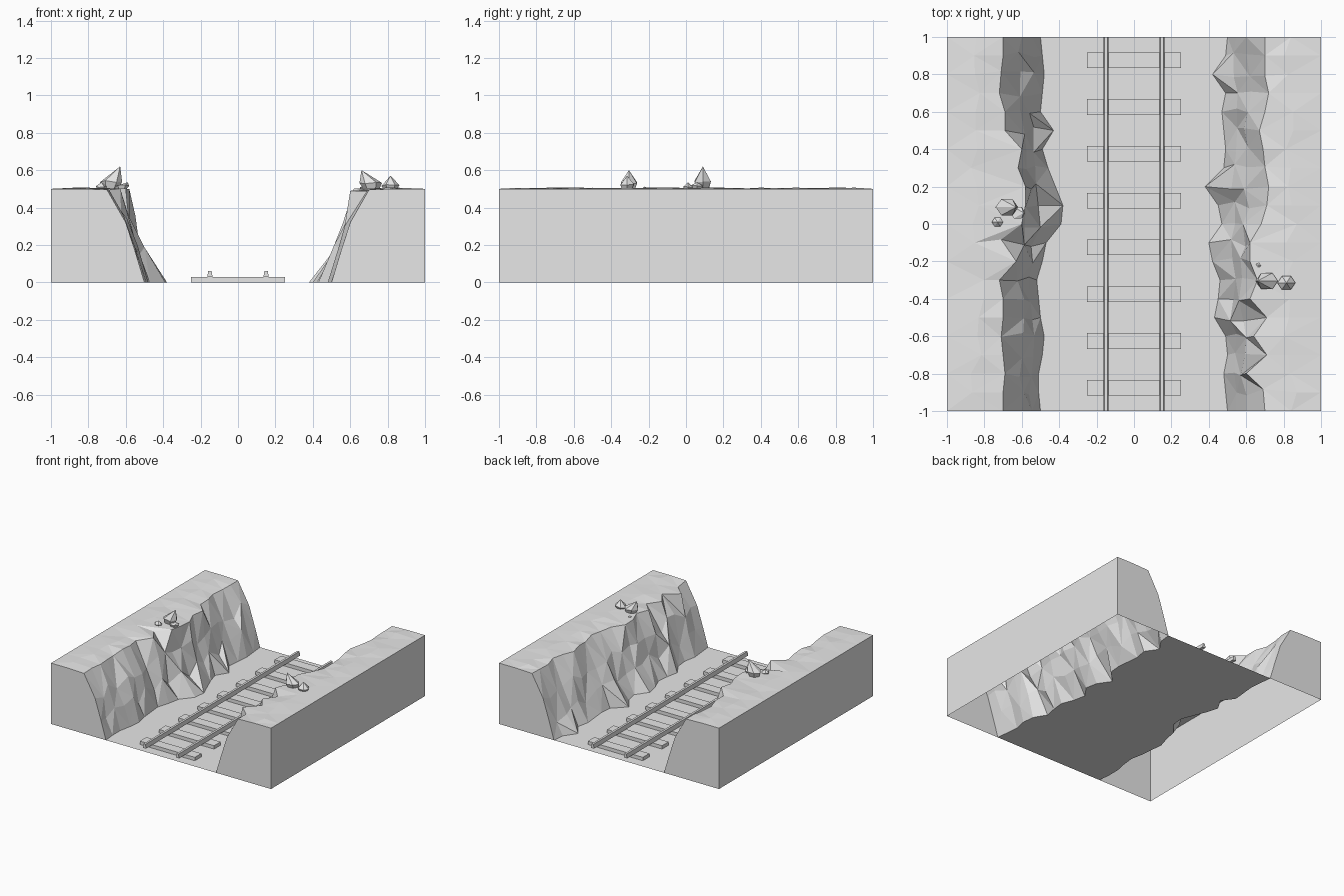
import bpy, bmesh, math, random

random.seed(4)
cube = bpy.data.objects.get("Cube")
if cube:
    bpy.data.objects.remove(cube, do_unlink=True)

stone = bpy.data.materials.new("pale_grey")
GREY = (0.8, 0.8, 0.8, 1)
stone.use_nodes = True
stone.diffuse_color = GREY
for node in stone.node_tree.nodes:
    if node.type == 'BSDF_PRINCIPLED':
        node.inputs["Base Color"].default_value = GREY


def finish(bm, name):
    mesh = bpy.data.meshes.new(name)
    bm.to_mesh(mesh)
    bm.free()
    mesh.materials.append(stone)
    obj = bpy.data.objects.new(name, mesh)
    bpy.context.collection.objects.link(obj)
    return obj


def prism(name, outline, y0, y1):
    """Extrude an x-z outline along y."""
    bm = bmesh.new()
    face = bm.faces.new([bm.verts.new((x, y0, z)) for x, z in outline])
    ext = bmesh.ops.extrude_face_region(bm, geom=[face])
    moved = [v for v in ext["geom"] if isinstance(v, bmesh.types.BMVert)]
    bmesh.ops.translate(bm, verts=moved, vec=(0, y1 - y0, 0))
    bmesh.ops.recalc_face_normals(bm, faces=bm.faces)
    return finish(bm, name)


# Cliff foot and lip distances from the track, front to back, in hundredths
LEFT_BANK = ([50, 51, 51, 49, 48, 50, 51, 52, 49, 47, 39, 38, 42, 46, 49, 43, 50, 49, 48, 49, 50],
             [70, 70, 69, 70, 71, 70, 70, 72, 63, 71, 60, 58, 58, 62, 60, 69, 69, 72, 71, 70, 70])
RIGHT_BANK = ([50, 49, 48, 50, 49, 43, 45, 46, 42, 40, 47, 45, 38, 48, 49, 48, 47, 49, 42, 49, 50],
              [70, 69, 60, 71, 64, 71, 62, 66, 62, 62, 68, 71, 72, 70, 69, 67, 70, 72, 70, 70, 70])
ROWS = len(LEFT_BANK[0])


def bank_section(bank, row):
    """Wall base, wall top, plateau, lip, two cliff layers and foot."""
    foot, lip = bank[0][row] / 100, bank[1][row] / 100
    end = row in (0, ROWS - 1)
    wob = 0 if end else 1
    jit = lambda a: random.uniform(-a, a) * wob
    upper = 0.6 + 0.3 * (lip - 0.7) + jit(0.02)
    lower = 0.545 + 0.3 * (foot - 0.5) + jit(0.015)
    bump = abs(jit(0.008))
    return [(1, 0), (1, 0.5), (0.84 + jit(0.04), 0.5 + bump), (lip, 0.495 + jit(0.008)),
            (upper, 0.32 + jit(0.05)), (lower, 0.15 + jit(0.05)), (foot, 0)]


# Cutting: outer walls, plateaus, rough cliffs and flat ground, open underneath
bm = bmesh.new()
grid = []
for r in range(ROWS):
    y = -1 + 2 * r / (ROWS - 1)
    section = [(-x, z) for x, z in bank_section(LEFT_BANK, r)]
    section += bank_section(RIGHT_BANK, r)[::-1]
    inner = 0 < r < ROWS - 1
    line = []
    for x, z in section:
        rough = inner and 0 < z < 0.49
        line.append(bm.verts.new((x, y + (random.uniform(-0.02, 0.02) if rough else 0), z)))
    grid.append(line)

rough_faces = []
for r, (a, b) in enumerate(zip(grid, grid[1:])):
    for j in range(len(a) - 1):
        p, q, s, t = a[j], a[j + 1], b[j + 1], b[j]
        if j in (0, 6, 12):
            bm.faces.new((p, q, s, t))
        elif (r + j) % 2:
            bm.faces.new((p, q, s))
            bm.faces.new((p, s, t))
        else:
            bm.faces.new((p, q, t))
            bm.faces.new((q, s, t))
for half in (slice(0, 7), slice(7, 14)):
    bm.faces.new(grid[0][half][::-1])
    bm.faces.new(grid[-1][half])
finish(bm, "rocky_cutting")

# Sleepers
for i in range(8):
    y = -0.875 + 0.25 * i
    prism("sleeper", [(-0.25, 0), (0.25, 0), (0.25, 0.028), (-0.25, 0.028)],
          y - 0.042, y + 0.042)

# Rails
for side, name in ((-1, "right_rail"), (1, "left_rail")):
    c = side * 0.15
    prism(name, [(c - 0.014, 0.028), (c + 0.014, 0.028), (c + 0.009, 0.062), (c - 0.009, 0.062)], -1, 1)


def boulder(x, y, rx, ry, top, peak_x, belly):
    """Pointed six-sided stone with a leaning tip."""
    bm = bmesh.new()
    rings = []
    for z, scale, lean in ((0.49, 0.65, 0), (belly, 1, 0.1)):
        cx = x + (peak_x - x) * lean
        rings.append([bm.verts.new((cx + rx * scale * math.cos(k * math.pi / 3),
                                    y + ry * scale * math.sin(k * math.pi / 3),
                                    z + random.uniform(-0.006, 0.006)))
                      for k in range(6)])
    tip = bm.verts.new((peak_x, y, top))
    low, high = rings
    bm.faces.new(low[::-1])
    for k in range(6):
        n = (k + 1) % 6
        bm.faces.new((low[k], low[n], high[n], high[k]))
        bm.faces.new((high[k], high[n], tip))
    finish(bm, "boulder")


# Loose stones on both plateaus
boulder(-0.685, 0.09, 0.06, 0.05, 0.62, -0.63, 0.54)
boulder(-0.625, 0.06, 0.04, 0.035, 0.535, -0.59, 0.515)
boulder(-0.73, 0.01, 0.03, 0.028, 0.535, -0.73, 0.51)
boulder(0.715, -0.305, 0.06, 0.05, 0.6, 0.66, 0.53)
boulder(0.815, -0.315, 0.048, 0.042, 0.57, 0.815, 0.52)
boulder(0.665, -0.22, 0.014, 0.012, 0.512, 0.665, 0.503)
